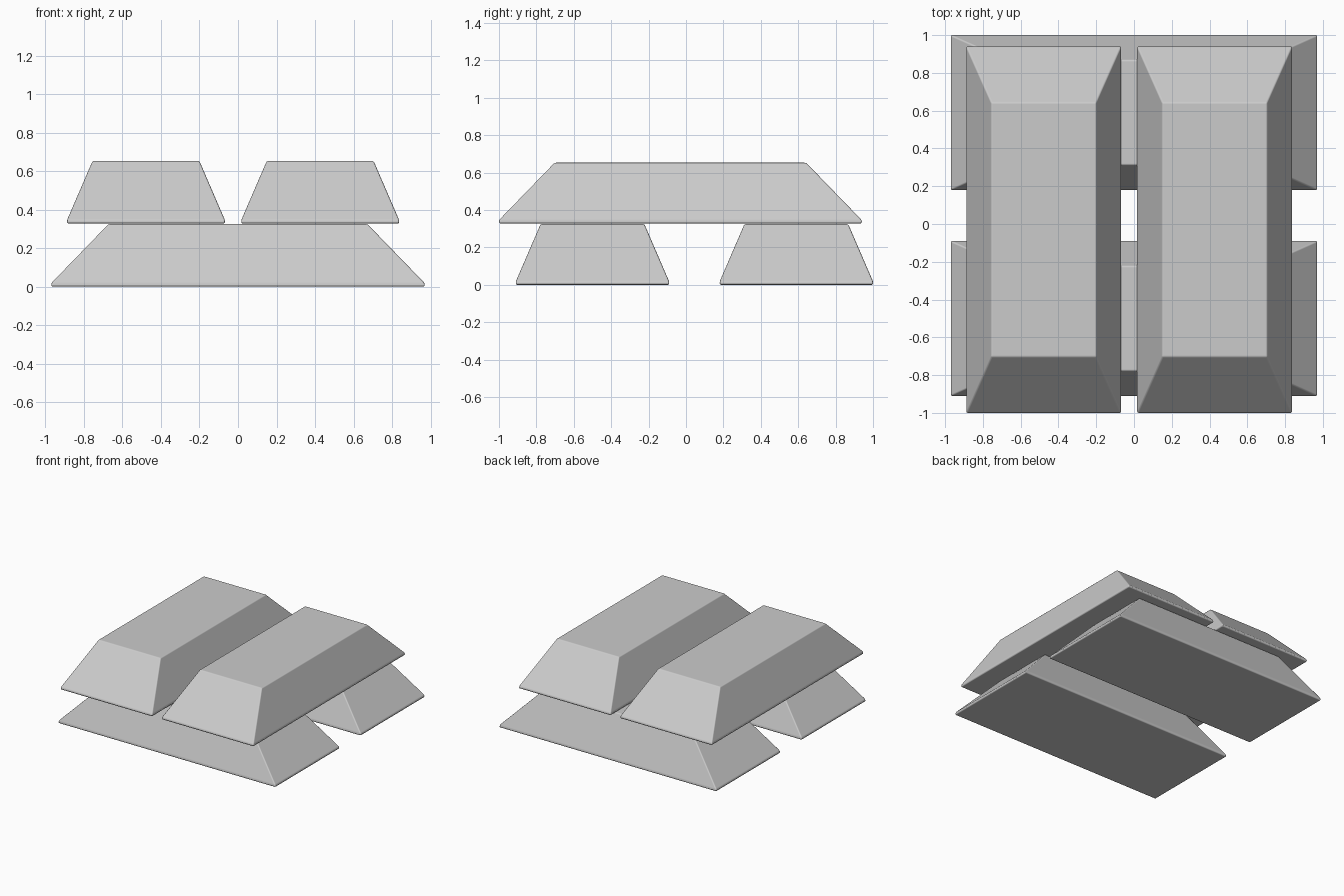
import bpy, bmesh, math

if "Cube" in bpy.data.objects:
    bpy.data.objects.remove(bpy.data.objects["Cube"])

LENGTH, WIDTH, HEIGHT = 1.94, 0.82, 0.325
TOP_LENGTH, TOP_WIDTH, LIP = 1.345, 0.555, 0.018


def ingot(name, location, turn):
    # Tapered bar with a thin upright lip around its base
    bm = bmesh.new()
    rings = []
    for length, width, z in ((LENGTH, WIDTH, 0), (LENGTH, WIDTH, LIP), (TOP_LENGTH, TOP_WIDTH, HEIGHT)):
        x, y = length / 2, width / 2
        rings.append([bm.verts.new(p) for p in ((-x, -y, z), (x, -y, z), (x, y, z), (-x, y, z))])
    bm.faces.new(rings[0][::-1])
    bm.faces.new(rings[-1])
    for low, high in zip(rings, rings[1:]):
        for i in range(4):
            j = (i + 1) % 4
            bm.faces.new((low[i], low[j], high[j], high[i]))
    # Slightly softened edges
    bmesh.ops.bevel(bm, geom=bm.edges[:], offset=0.008, segments=2, profile=0.5, affect='EDGES')
    bmesh.ops.recalc_face_normals(bm, faces=bm.faces[:])
    mesh = bpy.data.meshes.new(name)
    bm.to_mesh(mesh)
    bm.free()
    obj = bpy.data.objects.new(name, mesh)
    bpy.context.collection.objects.link(obj)
    obj.location = location
    obj.rotation_euler.z = turn
    mesh.shade_smooth()
    # Keep the broad faces flat
    weighted = obj.modifiers.new("weighted_normals", 'WEIGHTED_NORMAL')
    weighted.weight = 100


# Lower pair lies along x
ingot("lower_front_bar", (0, -0.5, 0), 0)
ingot("lower_back_bar", (0, 0.59, 0), 0)
# Upper pair lies across them along y
ingot("upper_left_bar", (-0.478, -0.03, 0.328), math.pi / 2)
ingot("upper_right_bar", (0.427, -0.03, 0.328), math.pi / 2)
